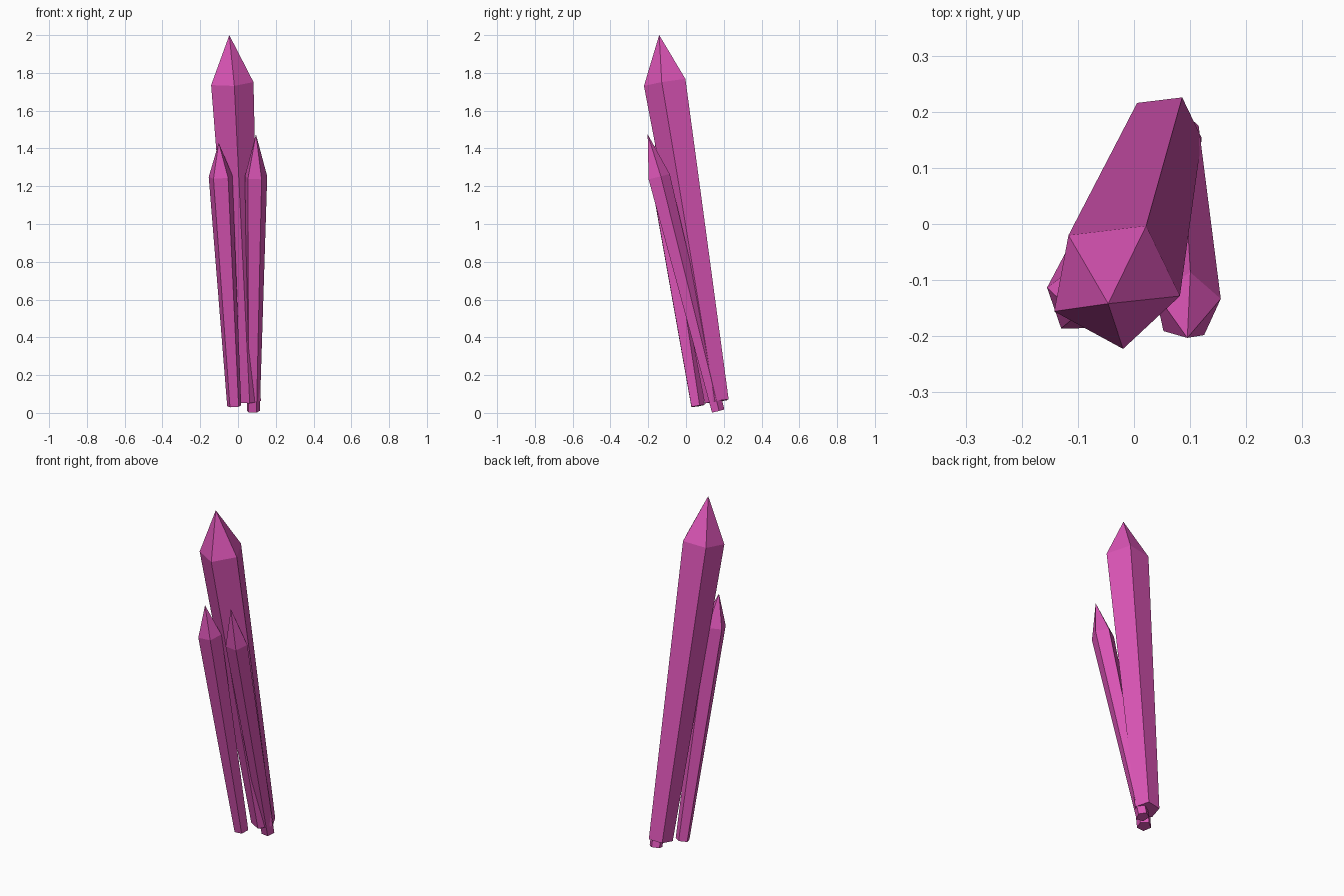
import bpy, bmesh, math
from mathutils import Vector

if "Cube" in bpy.data.objects:
    bpy.data.objects.remove(bpy.data.objects["Cube"])

pink = bpy.data.materials.new("pink_crystal")
pink.diffuse_color = (0.71, 0.09, 0.47, 1)
pink.use_nodes = True
pink.node_tree.nodes["Principled BSDF"].inputs["Base Color"].default_value = pink.diffuse_color


def crystal(name, base, shoulder, tip, r_base, r_shoulder, phase, sides=5):
    """Leaning prism that widens upward and ends in a point."""
    base, shoulder, tip = Vector(base), Vector(shoulder), Vector(tip)
    axis = (shoulder - base).normalized()
    u = (Vector((1, 0, 0)) - axis * axis.x).normalized()
    v = axis.cross(u)
    bm = bmesh.new()

    def ring(centre, radius):
        angles = [math.radians(phase + 360 * i / sides) for i in range(sides)]
        return [bm.verts.new(centre + radius * (math.cos(a) * u + math.sin(a) * v))
                for a in angles]

    low, high = ring(base, r_base), ring(shoulder, r_shoulder)
    point = bm.verts.new(tip)
    bm.faces.new(low[::-1])
    for i in range(sides):
        j = (i + 1) % sides
        bm.faces.new((low[i], low[j], high[j], high[i]))
        bm.faces.new((high[i], high[j], point))
    mesh = bpy.data.meshes.new(name)
    bm.to_mesh(mesh)
    bm.free()
    mesh.materials.append(pink)
    obj = bpy.data.objects.new(name, mesh)
    bpy.context.collection.objects.link(obj)


# Tall central shard
crystal("main_crystal", (0.053, 0.166, 0.061), (-0.035, -0.106, 1.749),
        (-0.046, -0.142, 2.0), 0.069, 0.119, 61.5)
# Two shorter shards leaning to the front
crystal("left_crystal", (-0.02, 0.06, 0.036), (-0.092, -0.133, 1.25),
        (-0.102, -0.163, 1.43), 0.039, 0.066, 19)
crystal("right_crystal", (0.08, 0.168, 0.009), (0.094, -0.146, 1.25),
        (0.095, -0.203, 1.475), 0.036, 0.062, 12)
